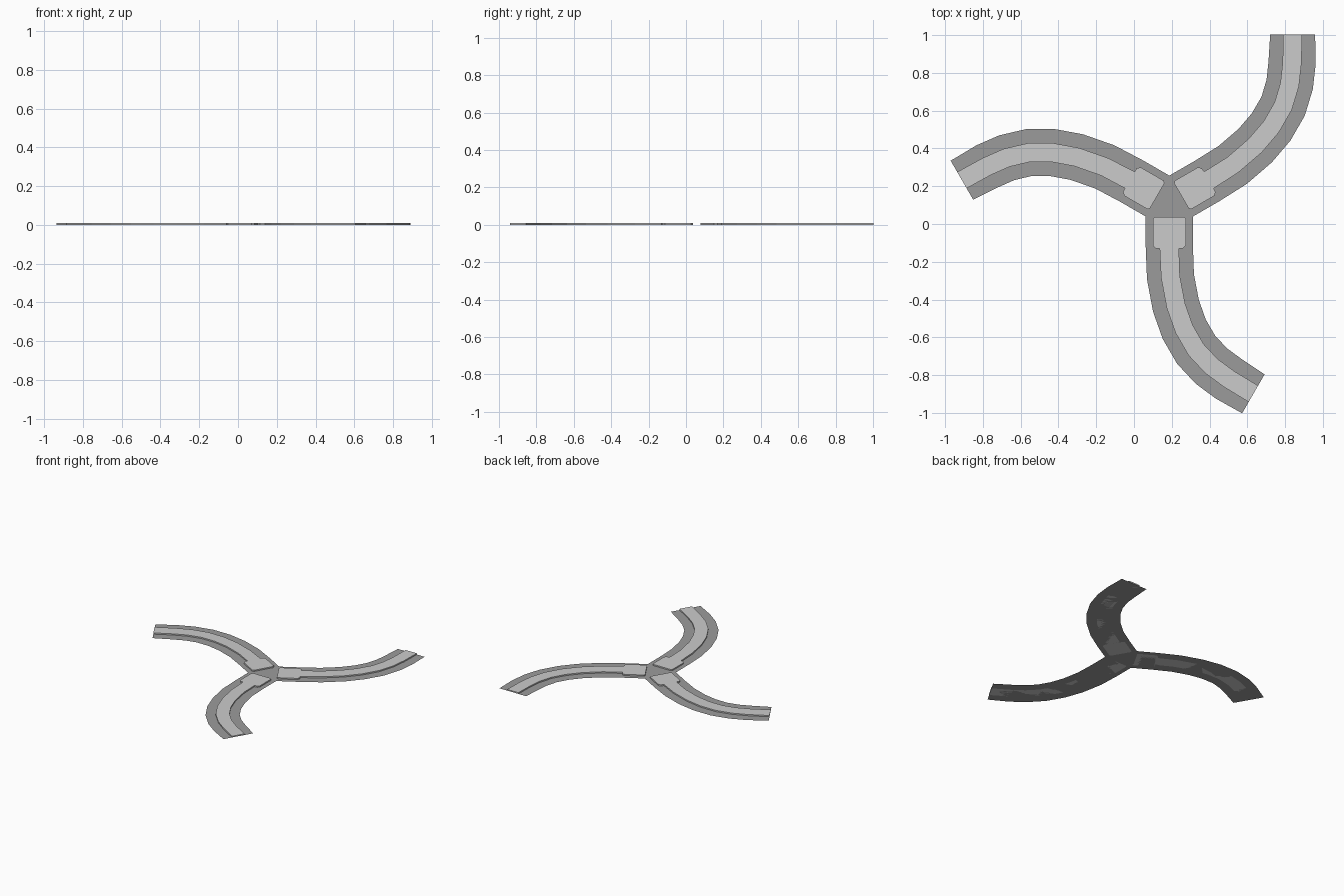
import bpy, bmesh, math
from mathutils import Vector, Matrix

if "Cube" in bpy.data.objects:
    bpy.data.objects.remove(bpy.data.objects["Cube"])

HUB = Vector((0.187, 0.112, 0.0))
TOP = 0.01                      # height of the raised strips
# centre line of one arm: distance out from the hub, sideways bend
PATH = [Vector(p) for p in [(0.072, 0), (0.23, 0), (0.391, 0.006), (0.545, 0.035),
                            (0.668, 0.0785), (0.778, 0.142), (0.865, 0.2238),
                            (0.932, 0.315), (1.011, 0.445)]]

grey = bpy.data.materials.new("dark_grey")
grey.diffuse_color = (0.33, 0.33, 0.33, 1)
grey.use_nodes = True
grey.node_tree.nodes["Principled BSDF"].inputs["Base Color"].default_value = grey.diffuse_color


def normals():
    """Sideways direction at each path point; ends are fixed at 0 and 60 degrees."""
    out = []
    for i in range(len(PATH)):
        a, b = PATH[max(i - 1, 0)], PATH[min(i + 1, len(PATH) - 1)]
        d = (b - a).normalized()
        out.append(Vector((-d.y, d.x)))
    out[0] = Vector((0, 1))
    out[-1] = Vector((-math.sin(math.radians(60)), 0.5))
    return out


NORMALS = normals()


def make_object(name, outline, angle, height=0.0):
    """Cross rows -> flat ribbon, optionally raised with side walls."""
    bm = bmesh.new()
    rows = [[bm.verts.new((p.x, p.y, 0)) for p in row] for row in outline]
    for r, s in zip(rows, rows[1:]):
        bm.faces.new((r[0], s[0], s[1], r[1]))
    if height:
        ext = bmesh.ops.extrude_face_region(bm, geom=bm.faces[:])
        up = [g for g in ext["geom"] if isinstance(g, bmesh.types.BMVert)]
        bmesh.ops.translate(bm, verts=up, vec=(0, 0, height))
        bmesh.ops.recalc_face_normals(bm, faces=bm.faces)
    bm.transform(Matrix.Translation(HUB) @ Matrix.Rotation(angle, 4, 'Z'))
    mesh = bpy.data.meshes.new(name)
    bm.to_mesh(mesh)
    bm.free()
    obj = bpy.data.objects.new(name, mesh)
    bpy.context.collection.objects.link(obj)
    return obj


def row(p, n, half):
    return (p - n * half, p + n * half)


# wide flat base of each arm, narrowing slightly at the tip
base_rows = [row(p, n, 0.119 if i == len(PATH) - 1 else 0.125)
             for i, (p, n) in enumerate(zip(PATH, NORMALS))]

# raised strip: chamfered pad near the hub, then a narrow band to the tip
side = Vector((0, 1))
strip_rows = [row(Vector((u, 0)), side, h) for u, h in
              [(0.074, 0.077), (0.084, 0.087), (0.225, 0.087), (0.241, 0.073), (0.242, 0.051)]]
strip_rows += [row(p, n, 0.05) for p, n in zip(PATH[2:], NORMALS[2:])]

for i, deg in enumerate((-90, 30, 150)):
    a = math.radians(deg)
    make_object(f"arm_base_{i + 1}", base_rows, a).data.materials.append(grey)
    make_object(f"raised_strip_{i + 1}", strip_rows, a, TOP)

# triangular hub sheet joining the three arms
bm = bmesh.new()
r = 0.144
bm.faces.new([bm.verts.new(HUB + Vector((r * math.cos(math.radians(d)), r * math.sin(math.radians(d)), 0)))
              for d in (-30, 90, 210)])
mesh = bpy.data.meshes.new("hub")
bm.to_mesh(mesh)
bm.free()
mesh.materials.append(grey)
bpy.context.collection.objects.link(bpy.data.objects.new("hub", mesh))
